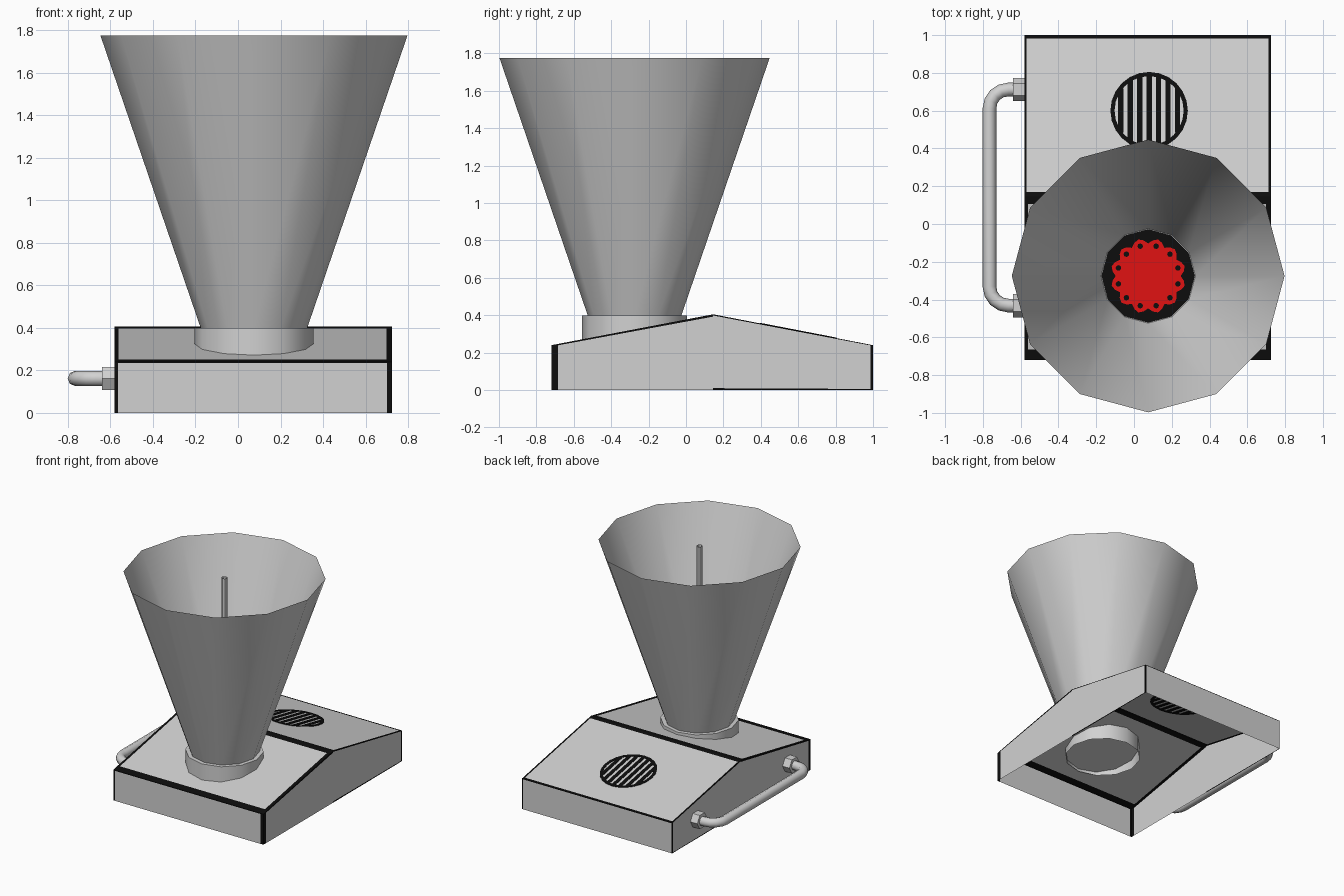
import bpy, bmesh, math
from mathutils import Vector

if "Cube" in bpy.data.objects:
    bpy.data.objects.remove(bpy.data.objects["Cube"])

def mat(name, rgb):
    m = bpy.data.materials.new(name)
    m.diffuse_color = (*rgb, 1)
    m.use_nodes = True
    m.node_tree.nodes["Principled BSDF"].inputs["Base Color"].default_value = m.diffuse_color
    return m

GREY = mat("light grey metal", (0.64, 0.64, 0.64))
BLACK = mat("black trim", (0.004, 0.004, 0.004))
RED = mat("red", (0.75, 0.006, 0.006))
CX, CY = 0.075, -0.275          # funnel axis

def make(name, bm, mats, smooth=False):
    me = bpy.data.meshes.new(name)
    bm.to_mesh(me)
    bm.free()
    for m in mats:
        me.materials.append(m)
    ob = bpy.data.objects.new(name, me)
    bpy.context.collection.objects.link(ob)
    if smooth:
        bpy.ops.object.select_all(action='DESELECT')
        ob.select_set(True)
        bpy.context.view_layer.objects.active = ob
        bpy.ops.object.shade_smooth_by_angle(angle=math.radians(35))
    return ob

def lathe(name, profile, n, m, smooth=True):
    """Revolve (radius, z) points around the funnel axis."""
    bm = bmesh.new()
    rings = [[bm.verts.new((CX + r * math.cos(2 * math.pi * i / n),
                            CY + r * math.sin(2 * math.pi * i / n), z))
              for i in range(n)] for r, z in profile]
    for a, b in zip(rings, rings[1:]):
        for i in range(n):
            j = (i + 1) % n
            bm.faces.new((a[i], a[j], b[j], b[i]))
    return make(name, bm, [m], smooth)

def polygon(name, pts, z, m):
    bm = bmesh.new()
    bm.faces.new([bm.verts.new((x, y, z)) for x, y in pts])
    return make(name, bm, [m])

def circle(cx, cy, radii, n):
    return [(cx + radii[i % len(radii)] * math.cos(2 * math.pi * i / n),
             cy + radii[i % len(radii)] * math.sin(2 * math.pi * i / n)) for i in range(n)]

# Housing: open-bottomed shell, each panel has a black painted border
X0, X1, Y0, Y1, YR, ZE, ZR = -0.58, 0.725, -0.72, 1.0, 0.145, 0.24, 0.405
bm = bmesh.new()

def panel(a, b, c, d, left, right, low, high):
    """Quad a-b (low edge), d-c (high edge); border widths as fractions."""
    a, b, c, d = map(Vector, (a, b, c, d))
    us, vs = [0, left, 1 - right, 1], [0, low, 1 - high, 1]
    g = [[bm.verts.new(a.lerp(b, u).lerp(d.lerp(c, u), v)) for u in us] for v in vs]
    for j in range(3):
        for i in range(3):
            if us[i] == us[i + 1] or vs[j] == vs[j + 1]:
                continue
            f = bm.faces.new((g[j][i], g[j][i + 1], g[j + 1][i + 1], g[j + 1][i]))
            f.material_index = 0 if i == 1 and j == 1 else 1

panel((X0, Y0, 0), (X1, Y0, 0), (X1, Y0, ZE), (X0, Y0, ZE), .012, .018, 0, .02)
panel((X1, Y1, 0), (X0, Y1, 0), (X0, Y1, ZE), (X1, Y1, ZE), .006, .006, 0, .02)
panel((X0, Y0, ZE), (X1, Y0, ZE), (X1, YR, ZR), (X0, YR, ZR), .014, .02, .065, .045)
panel((X0, YR, ZR), (X1, YR, ZR), (X1, Y1, ZE), (X0, Y1, ZE), .008, .01, .03, .02)
for x in (X0, X1):
    s = 1 if x == X1 else -1
    front = [(x, Y0, 0), (x, YR, 0), (x, YR, ZR), (x, Y0, ZE)]
    back = [(x, YR, 0), (x, Y1, 0), (x, Y1, ZE), (x, YR, ZR)]
    if s > 0:
        panel(*front, .04, 0, 0, .03)
        panel(*back, 0, .015, .025, .015)
    else:
        panel(front[1], front[0], front[3], front[2], 0, .03, 0, .03)
        panel(back[1], back[0], back[3], back[2], .015, 0, .02, .015)
bmesh.ops.remove_doubles(bm, verts=bm.verts, dist=1e-5)
make("housing", bm, [GREY, BLACK])

# Vent grille: thin black ring and slats lying on the back slope
bm = bmesh.new()
VX, VY, VR = 0.08, 0.6, 0.205
slope = (ZE - ZR) / (Y1 - YR)

def plate(pts):
    lo, hi = [[bm.verts.new((x, y, ZR + (y - YR) * slope + h)) for x, y in pts]
              for h in (-.003, .003)]
    bm.faces.new(hi)
    bm.faces.new(lo[::-1])
    for i in range(len(pts)):
        j = (i + 1) % len(pts)
        bm.faces.new((lo[i], lo[j], hi[j], hi[i]))

outer, inner = circle(VX, VY, [VR], 24), circle(VX, VY, [VR - .022], 24)
for i in range(24):
    j = (i + 1) % 24
    plate([outer[i], outer[j], inner[j], inner[i]])
for k in range(-3, 4):
    x, h = k * .05, math.sqrt((VR - .015) ** 2 - (k * .05) ** 2)
    plate([(VX + x - .014, VY - h), (VX + x + .014, VY - h),
           (VX + x + .014, VY + h), (VX + x - .014, VY + h)])
make("vent_grille", bm, [BLACK])

# Collar, funnel and central rod
lathe("collar", [(.28, .25), (.28, .398), (.243, .398)], 12, GREY)
lathe("funnel", [(.25, .398), (.722, 1.775)], 12, GREY)
lathe("centre_rod", [(.022, .4), (.022, 1.755)], 8, GREY)

# Dispensing wheel at the bottom of the funnel
polygon("wheel_well", circle(CX, CY, [.247], 12), .400, BLACK)
polygon("red_wheel", circle(CX, CY, [.172, .19, .2, .19], 48), .405, RED)
for i in range(12):
    a = math.radians(30 * i + 15)
    polygon(f"wheel_hole_{i}", circle(CX + .163 * math.cos(a), CY + .163 * math.sin(a), [.015], 8),
            .409, BLACK)

# Side handle: bent pipe with hexagonal mounts
HX, HZ, HA, HB, R = -.765, .162, -.432, .712, .1
path = [(X0, HA)]
path += [(HX + R - R * math.sin(t), HA + R - R * math.cos(t))
         for t in (math.pi / 2 * i / 4 for i in range(5))]
path += [(HX + R - R * math.cos(t), HB - R + R * math.sin(t))
         for t in (math.pi / 2 * i / 4 for i in range(5))]
path += [(X0, HB)]
cu = bpy.data.curves.new("handle_path", 'CURVE')
cu.dimensions = '3D'
cu.bevel_depth = .036
cu.bevel_resolution = 2
sp = cu.splines.new('POLY')
sp.points.add(len(path) - 1)
for p, (x, y) in zip(sp.points, path):
    p.co = (x, y, HZ, 1)
handle = bpy.data.objects.new("handle", cu)
bpy.context.collection.objects.link(handle)
cu.materials.append(GREY)

for name, y in (("handle_mount_front", HA), ("handle_mount_back", HB)):
    bm = bmesh.new()
    ends = [[bm.verts.new((x, y + .062 * math.cos(math.pi / 3 * i), HZ + .062 * math.sin(math.pi / 3 * i)))
             for i in range(6)] for x in (-.64, X0)]
    bm.faces.new(ends[0][::-1])
    bm.faces.new(ends[1])
    for i in range(6):
        j = (i + 1) % 6
        bm.faces.new((ends[0][i], ends[0][j], ends[1][j], ends[1][i]))
    bmesh.ops.recalc_face_normals(bm, faces=bm.faces)
    make(name, bm, [GREY])
